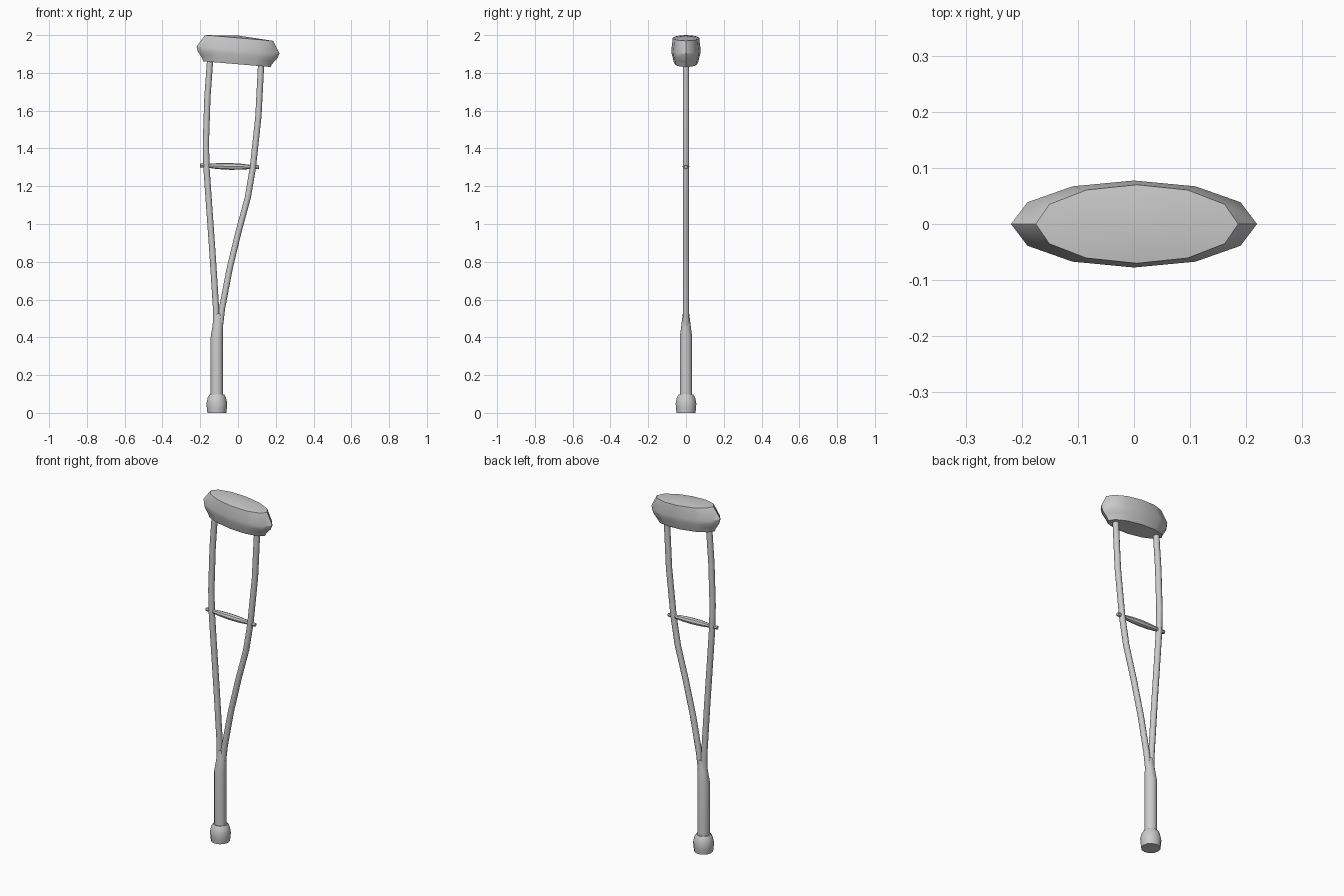
import bpy, bmesh, math
from mathutils import Vector, Matrix

if "Cube" in bpy.data.objects:
    bpy.data.objects.remove(bpy.data.objects["Cube"])


def loft(name, rings, sides=10, matrix=Matrix(), dome=0.0, angle=40):
    """Skin elliptical rings (x, y, z, rx, ry) stacked along z, capped at both ends."""
    bm = bmesh.new()
    loops = []
    for x, y, z, rx, ry in rings:
        loop = []
        for i in range(sides):
            a = 2 * math.pi * i / sides
            loop.append(bm.verts.new(matrix @ Vector((x + rx * math.cos(a), y + ry * math.sin(a), z))))
        loops.append(loop)
    for lo, hi in zip(loops, loops[1:]):
        for i in range(sides):
            j = (i + 1) % sides
            bm.faces.new((lo[i], lo[j], hi[j], hi[i]))
    bm.faces.new(loops[0][::-1])
    top = bm.faces.new(loops[-1])
    bm.normal_update()
    if dome:
        bmesh.ops.poke(bm, faces=[top], offset=dome)
    bmesh.ops.recalc_face_normals(bm, faces=bm.faces[:])
    mesh = bpy.data.meshes.new(name)
    bm.to_mesh(mesh)
    bm.free()
    ob = bpy.data.objects.new(name, mesh)
    bpy.context.collection.objects.link(ob)
    bpy.ops.object.select_all(action='DESELECT')
    ob.select_set(True)
    bpy.context.view_layer.objects.active = ob
    bpy.ops.object.shade_smooth_by_angle(angle=math.radians(angle))
    return ob


SX = -0.112  # shaft centre

# Rubber foot
loft("rubber_foot", [(SX, 0, z, r, r) for z, r in
     [(0, .05), (.025, .053), (.05, .055), (.082, .048), (.098, .038)]], 12)

# Lower shaft, narrowing where the legs split
loft("lower_shaft", [(SX, 0, .06, .033, .033), (SX, 0, .40, .033, .033),
                     (SX + .005, 0, .46, .028, .025), (SX + .008, 0, .525, .021, .017)], 12)

# Two bowed legs: (x, z) paths
legs = {
    "rear_leg": [(-.118, .42), (-.116, .55), (-.136, .86), (-.156, 1.14), (-.167, 1.30),
                 (-.170, 1.43), (-.162, 1.67), (-.146, 1.89)],
    "front_leg": [(-.100, .42), (-.085, .55), (-.045, .76), (.003, .96), (.052, 1.14),
                  (.079, 1.30), (.108, 1.57), (.123, 1.86)],
}
for name, path in legs.items():
    loft(name, [(x, 0, z, .0165, .0165) for x, z in path])

# Hand grip laid along x, thicker in the middle
lay = Matrix.Translation((-.045, 0, 1.305)) @ Matrix.Rotation(math.radians(91.5), 4, 'Y')
loft("hand_grip", [(0, 0, t, r, r) for t, r in
     [(-.157, .009), (-.148, .011), (-.12, .010), (-.06, .016), (0, .018),
      (.06, .016), (.12, .010), (.148, .011), (.157, .009)]], 8, lay)

# Tilted armpit pad with a slightly domed top
tilt = Matrix.Translation((0, 0, 1.921)) @ Matrix.Rotation(math.radians(4.8), 4, 'Y')
loft("armpit_pad", [(0, 0, z, rx, ry) for z, rx, ry in
     [(-.075, .179, .060), (-.060, .185, .066), (-.044, .197, .069), (-.025, .212, .075),
      (0, .220, .0775), (.064, .181, .070)]], 12, tilt, dome=.012, angle=35)
